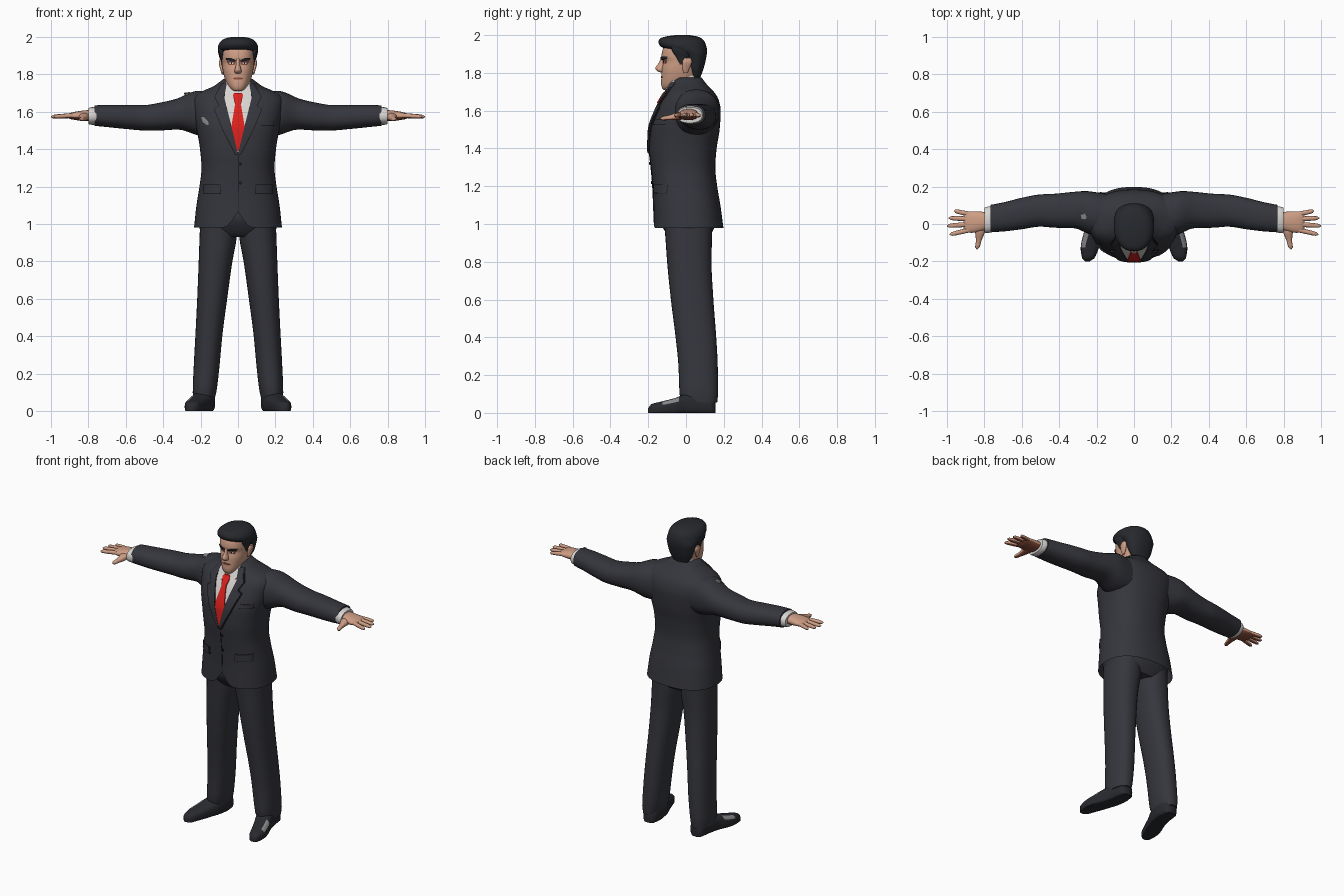
import bpy, bmesh, math
from mathutils import Vector

COLOURS = {
    "suit": (0.036, 0.037, 0.046), "seam": (0.012, 0.012, 0.015), "hair": (0.02, 0.022, 0.027),
    "skin": (0.62, 0.34, 0.235), "palm": (0.25, 0.075, 0.045), "shirt": (0.68, 0.66, 0.64),
    "tie": (0.72, 0.015, 0.012), "shoe": (0.022, 0.023, 0.028), "grey": (0.25, 0.25, 0.26),
}
MATS = {}
for key, c in COLOURS.items():
    MATS[key] = bpy.data.materials.new(key)
    MATS[key].diffuse_color = (*c, 1)


def finish(name, bm, mats, rule=None):
    """Turn a bmesh into a smooth object; rule picks the material slot per face."""
    bmesh.ops.recalc_face_normals(bm, faces=bm.faces)
    for f in bm.faces:
        f.normal_update()
        if rule:
            f.material_index = rule(f.normal, f.calc_center_median())
    me = bpy.data.meshes.new(name)
    bm.to_mesh(me)
    bm.free()
    ob = bpy.data.objects.new(name, me)
    bpy.context.collection.objects.link(ob)
    for m in mats:
        me.materials.append(MATS[m])
    bpy.ops.object.select_all(action='DESELECT')
    bpy.context.view_layer.objects.active = ob
    ob.select_set(True)
    bpy.ops.object.shade_smooth_by_angle(angle=math.radians(50))
    return ob


def sample(secs, t):
    """Monotone cubic interpolation of section rows (t, u0, u1, v0, v1)."""
    i = max(0, min(len(secs) - 2, sum(s[0] <= t for s in secs) - 1))
    h = secs[i + 1][0] - secs[i][0]
    w = max(0, min(1, (t - secs[i][0]) / h))

    def secant(j, k):
        return (secs[j + 1][k] - secs[j][k]) / (secs[j + 1][0] - secs[j][0])

    def slope(j, k):
        if j == 0 or j == len(secs) - 1:
            return secant(min(j, len(secs) - 2), k)
        a, b = secant(j - 1, k), secant(j, k)
        return 0 if a * b <= 0 else 2 * a * b / (a + b)
    return [(2*w**3 - 3*w*w + 1) * secs[i][k] + (w**3 - 2*w*w + w) * h * slope(i, k)
            + (3*w*w - 2*w**3) * secs[i + 1][k] + (w**3 - w*w) * h * slope(i + 1, k) for k in range(1, 5)]


def loft(name, axis, secs, mats, p=2.3, n=32, m=24, s=1, caps=(1, 1), rule=None, warp=None):
    """Skin rounded sections along an axis; s = -1 mirrors in x."""
    bm = bmesh.new()
    rings = []
    ts = sorted({secs[0][0] + (secs[-1][0] - secs[0][0]) * i / m for i in range(m + 1)})
    for t in ts:
        u0, u1, v0, v1 = sample(secs, t)
        ring = []
        for j in range(n):
            a = 2 * math.pi * j / n
            c, d = math.cos(a), math.sin(a)
            u = (u0 + u1) / 2 + (u1 - u0) / 2 * math.copysign(abs(c) ** (2 / p), c)
            v = (v0 + v1) / 2 + (v1 - v0) / 2 * math.copysign(abs(d) ** (2 / p), d)
            co = Vector({'x': (t, u, v), 'y': (u, t, v), 'z': (u, v, t)}[axis])
            if warp:
                co = warp(co)
            co.x *= s
            ring.append(bm.verts.new(co))
        rings.append(ring)
    for a, b in zip(rings, rings[1:]):
        for j in range(n):
            bm.faces.new((a[j], a[(j + 1) % n], b[(j + 1) % n], b[j]))
    for on, ring in zip(caps, (rings[0], rings[-1])):
        if on:
            bm.faces.new(ring)
    return finish(name, bm, mats, rule)


def panel(name, secs, p, rows, off, mat, s=1, cols=6):
    """Thin plate lying on the front of a z-loft; rows are (z, x0, x1)."""
    bm = bmesh.new()
    grid = []
    for (za, a0, a1), (zb, b0, b1) in zip(rows, rows[1:]):
        for i in range(5):
            w = i / 4
            z, x0, x1 = za + (zb - za) * w, a0 + (b0 - a0) * w, a1 + (b1 - a1) * w
            u0, u1, v0, v1 = sample(secs, z)
            line = []
            for j in range(cols + 1):
                x = x0 + (x1 - x0) * j / cols
                r = min(1, abs(x - (u0 + u1) / 2) / ((u1 - u0) / 2))
                y = (v0 + v1) / 2 - (v1 - v0) / 2 * (1 - r ** p) ** (1 / p)
                line.append((bm.verts.new((s * x, y - off, z)), bm.verts.new((s * x, y + 0.002, z))))
            grid.append(line)
    for a, b in zip(grid, grid[1:]):
        for j in range(cols):
            bm.faces.new((a[j][0], a[j + 1][0], b[j + 1][0], b[j][0]))
        for j in (0, cols):
            bm.faces.new((a[j][0], a[j][1], b[j][1], b[j][0]))
    for line in (grid[0], grid[-1]):
        for j in range(cols):
            bm.faces.new((line[j][0], line[j + 1][0], line[j + 1][1], line[j][1]))
    bmesh.ops.remove_doubles(bm, verts=bm.verts, dist=0.0003)
    return finish(name, bm, [mat])


# Jacket body, with the hem cut away at the middle front
TORSO = [(0.98, -.235, .235, -.172, .198), (1.1, -.222, .222, -.172, .182), (1.2, -.206, .206, -.176, .165),
         (1.3, -.195, .195, -.185, .155), (1.4, -.203, .203, -.195, .162), (1.5, -.22, .22, -.192, .178),
         (1.6, -.24, .24, -.16, .184), (1.66, -.245, .245, -.13, .172), (1.70, -.215, .215, -.105, .148),
         (1.73, -.14, .14, -.09, .118), (1.775, -.078, .078, -.066, .082)]


def hem(co):
    if co.y < 0 and co.z < 1.1:
        lift = max(0, 1 - abs(co.x) / 0.075) ** 1.5 * 0.085
        co.z += lift * (1.1 - co.z) / 0.12
    return co


TP = 2.4
loft("jacket_body", 'z', TORSO, ["suit"], TP, 64, 40, caps=(0, 1), warp=hem)
loft("trouser_seat", 'z', [(0.93, -.16, .16, -.08, .12), (0.96, -.2, .2, -.11, .14), (1.04, -.215, .215, -.15, .17),
                           (1.1, -.2, .2, -.15, .16)], ["suit"], m=10)

# Shirt front, tie, jacket closure
panel("shirt_front", TORSO, TP, [(1.385, -.003, .003), (1.55, -.045, .045), (1.66, -.074, .074), (1.755, -.062, .062)],
      0.003, "shirt", cols=12)
panel("tie_blade", TORSO, TP, [(1.39, -.003, .003), (1.44, -.026, .026), (1.52, -.036, .036), (1.645, -.015, .015)], 0.009, "tie")
panel("tie_knot", TORSO, TP, [(1.64, -.016, .016), (1.69, -.027, .027), (1.70, -.02, .02)], 0.014, "tie")
panel("closure_seam", TORSO, TP, [(1.07, .002, .006), (1.385, .0, .004)], 0.003, "seam", cols=2)
for z in (1.22, 1.32):
    panel("jacket_button", TORSO, TP, [(z - .008, .008, .016), (z, .004, .02), (z + .008, .008, .016)], 0.008, "seam", cols=3)
panel("breast_pocket", TORSO, TP, [(1.53, .125, .195), (1.534, .125, .195), (1.552, .128, .198)], 0.006, "suit")
panel("breast_pocket_seam", TORSO, TP, [(1.524, .122, .198), (1.532, .122, .198)], 0.004, "seam")
panel("chest_mark", TORSO, TP, [(1.53, -.168, -.158), (1.545, -.19, -.158), (1.572, -.197, -.182)], 0.005, "grey")
bpy.ops.mesh.primitive_cube_add(size=1, location=(-.27, .04, 1.697), rotation=(.15, -.15, .2))
mark = bpy.context.object
mark.name, mark.scale = "shoulder_mark", (.03, .03, .008)
mark.data.materials.append(MATS["grey"])

# Sides that mirror
SLEEVE = [(.14, -.05, .16, 1.47, 1.71), (.22, -.06, .172, 1.475, 1.712), (.26, -.045, .176, 1.49, 1.70),
          (.32, -.022, .172, 1.505, 1.672), (.42, -.02, .162, 1.50, 1.648), (.5, -.014, .158, 1.50, 1.636),
          (.6, -.028, .14, 1.508, 1.636), (.7, -.04, .115, 1.518, 1.636), (.768, -.044, .102, 1.525, 1.634)]
LEG = [(.055, .128, .236, -.02, .165), (.1, .116, .242, -.034, .17), (.25, .098, .236, -.04, .168),
       (.4, .084, .228, -.055, .16), (.6, .058, .218, -.08, .145), (.8, .03, .21, -.1, .135),
       (.94, .006, .205, -.11, .138), (1.05, .002, .2, -.12, .14)]
SHOE = [(-.2, .238, .262, -.01, .025), (-.187, .215, .276, -.015, .045), (-.13, .188, .285, -.015, .06),
        (-.06, .16, .272, -.015, .078), (0, .135, .25, -.015, .1), (.08, .122, .232, -.015, .11),
        (.14, .132, .22, -.015, .09), (.157, .155, .2, -.015, .05)]
FINGERS = [("index", .88, -.032, .985, -.056), ("middle", .885, -.002, 1.0, -.01),
           ("ring", .885, .027, .99, .032), ("little", .875, .052, .962, .07)]


def clamp(co):
    co.z = max(0, co.z)
    return co


def palm_rule(nrm, c):
    return int(nrm.z < -0.35)


for s, side in ((1, "left"), (-1, "right")):
    loft(side + "_sleeve", 'x', SLEEVE, ["suit"], s=s)
    loft(side + "_cuff", 'x', [(.74, -.04, .096, 1.532, 1.626), (.785, -.048, .092, 1.53, 1.624),
                               (.8, -.046, .086, 1.535, 1.618)], ["shirt"], s=s, m=6)
    loft(side + "_palm", 'x', [(.78, -.025, .062, 1.55, 1.61), (.82, -.04, .066, 1.55, 1.607), (.87, -.047, .068, 1.556, 1.6),
                               (.9, -.042, .064, 1.562, 1.592), (.91, -.03, .055, 1.568, 1.585)],
         ["skin", "palm"], s=s, m=12, rule=palm_rule)
    for f, xa, ya, xb, yb in FINGERS:
        rows = []
        for w, r in ((0, .013), (.5, .0125), (.85, .0105), (.96, .007), (1, .002)):
            x, y, z = xa + (xb - xa) * w, ya + (yb - ya) * w, 1.58 - .007 * w
            rows.append((x, y - r, y + r, z - r * .95, z + r * .95))
        loft(f"{side}_{f}_finger", 'x', rows, ["skin", "palm"], n=12, m=12, s=s, rule=palm_rule)
    loft(side + "_thumb", 'y', [(-.135, .836, .842, 1.554, 1.562), (-.127, .826, .849, 1.549, 1.568), (-.09, .815, .845, 1.549, 1.576),
                                (-.04, .796, .85, 1.55, 1.592), (0, .79, .86, 1.556, 1.595)],
         ["skin", "palm"], n=14, m=12, s=s, rule=palm_rule)
    loft(side + "_trouser_leg", 'z', LEG, ["suit"], s=s)
    loft(side + "_shoe", 'y', SHOE, ["shoe", "grey"], 2.8, s=s, warp=clamp,
         rule=lambda nrm, c: int(-.125 < c.y < -.03 and nrm.z > .3 and nrm.x * s > .2))
    # Lapels over a slightly wider dark seam, then pocket flaps
    for name, e, off, mat in (("lapel_seam", .005, .006, "seam"), ("lapel", 0, .011, "suit")):
        panel(f"{side}_{name}", TORSO, TP, [(1.375 - e, .0, .012 + e), (1.5, .03, .078 + e), (1.615, .058, .125 + e),
              (1.632, .063, .098 + e), (1.68, .074, .122 + e), (1.75, .06, .085 + e)], off, mat, s)
    for name, e, off, mat in (("pocket_seam", .004, .004, "seam"), ("pocket_flap", 0, .009, "suit")):
        panel(f"{side}_{name}", TORSO, TP, [(1.165 - e, .095 - e, .186), (1.21, .098 - e, .186)], off, mat, s)
    panel(side + "_shirt_collar", TORSO, TP, [(1.665, .03, .045), (1.70, .018, .072), (1.76, .01, .066)], .010, "shirt", s)

# Neck and head
loft("shirt_collar_band", 'z', [(1.72, -.072, .072, -.09, .078), (1.785, -.064, .064, -.07, .07)], ["shirt"], m=6)
loft("neck", 'z', [(1.70, -.062, .062, -.07, .062), (1.8, -.058, .058, -.075, .065)], ["skin"], m=6)
HEAD = [(1.71, -.026, .026, -.118, -.05), (1.722, -.042, .042, -.128, -.01), (1.745, -.058, .058, -.132, .035),
        (1.78, -.072, .072, -.13, .06), (1.82, -.081, .081, -.128, .07), (1.86, -.085, .085, -.12, .08),
        (1.885, -.086, .086, -.13, .084), (1.92, -.086, .086, -.125, .085), (1.96, -.07, .07, -.1, .07)]
HP = 2.3
loft("head", 'z', HEAD, ["skin"], HP, 40, 32)
loft("nose", 'z', [(1.803, -.01, .01, -.138, -.11), (1.812, -.02, .02, -.155, -.1), (1.824, -.018, .018, -.162, -.1),
                   (1.85, -.011, .011, -.146, -.1), (1.885, -.01, .01, -.13, -.1)], ["skin"], n=16, m=14)
panel("mouth", HEAD, HP, [(1.772, -.02, .02), (1.778, -.03, .03), (1.783, -.018, .018)], .003, "palm")
for s, side in ((1, "left"), (-1, "right")):
    panel(side + "_eye_socket", HEAD, HP, [(1.85, .018, .05), (1.872, .014, .06)], .002, "palm", s)
    panel(side + "_eye", HEAD, HP, [(1.854, .026, .044), (1.864, .024, .046)], .004, "shirt", s)
    panel(side + "_pupil", HEAD, HP, [(1.854, .031, .038), (1.864, .031, .038)], .006, "seam", s, 2)
    panel(side + "_brow", HEAD, HP, [(1.869, .012, .03), (1.876, .013, .064), (1.886, .035, .066)], .008, "hair", s)
    loft(side + "_ear", 'z', [(1.80, .078, .086, -.012, .008), (1.825, .076, .094, -.02, .02), (1.86, .076, .102, -.02, .032),
                              (1.878, .08, .098, -.008, .026)], ["skin"], n=14, m=10, s=s)
    loft(side + "_sideburn", 'z', [(1.845, .07, .086, -.036, -.016), (1.88, .07, .092, -.05, .01), (1.92, .07, .104, -.075, .03),
                                   (1.95, .07, .104, -.08, .03)], ["hair"], n=16, m=8, s=s)

# Swept back hair: low at the nape, rising to a quiff over the forehead
loft("hair", 'z', [(1.775, -.055, .055, .03, .076), (1.82, -.08, .08, .012, .092), (1.865, -.092, .092, -.004, .104),
                   (1.9, -.102, .102, -.03, .11), (1.922, -.107, .107, -.09, .111), (1.94, -.108, .108, -.134, .108),
                   (1.962, -.102, .102, -.146, .1), (1.982, -.086, .086, -.138, .083), (1.994, -.062, .062, -.1, .055),
                   (2.0, -.03, .03, -.055, .02)], ["hair"], 2.2, 40, 40)
